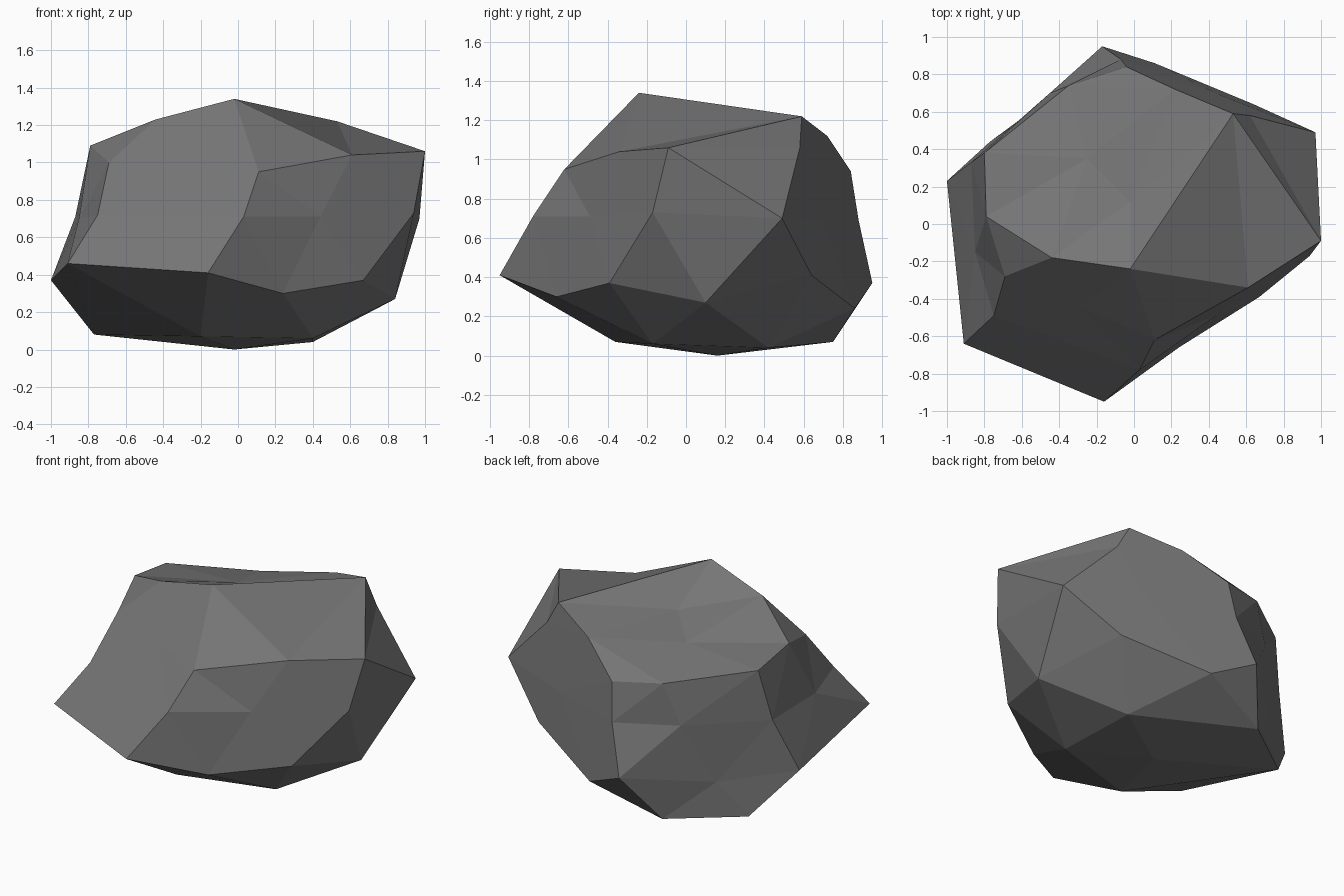
import bpy, bmesh

if "Cube" in bpy.data.objects:
    bpy.data.objects.remove(bpy.data.objects["Cube"])

# Corners of a stretched icosphere, each ring listed anticlockwise
top, bottom = (-.02, .12, 1.14), (-.02, .16, 0)
upper = [(.11, -.62, .95), (1, -.09, 1.06), (-.04, .84, .94), (-.80, .38, 1.04), (-.69, -.28, 1.0)]
lower = [(-.16, -.95, .41), (.67, -.39, .37), (.64, .64, .41), (-.17, .95, .37), (-1, .23, .37)]

# Chipped points along the edges between those corners
crown = [(-.02, -.24, 1.34), (.53, .59, 1.22), (.22, .72, 1.12), (-.25, .35, 1.07), (-.44, -.18, 1.23)]
shoulder = [(.61, -.34, 1.04), (.62, .58, 1.06), (-.35, .74, .97), (-.79, .04, 1.09), (-.29, -.44, .98)]
waist_a = [(.03, -.78, .71), (.94, -.17, .73), (.46, .69, .69), (-.45, .70, .70), (-.85, -.15, .70)]
waist_b = [(.44, -.49, .71), (.97, .49, .70), (-.07, .88, .69), (-.87, .33, .71), (-.75, -.49, .72)]
rim = [(.24, -.66, .30), (.84, .10, .27), (.11, .86, .24), (-.61, .55, .31), (-.91, -.64, .46)]
foot = [(-.20, -.36, .07), (.40, -.17, .06), (.40, .42, .04), (-.35, .75, .07), (-.77, .44, .08)]

bm = bmesh.new()


def verts(points):
    return [bm.verts.new(p) for p in points]


T, B = verts([top, bottom])
U, L, C, S, WA, WB, R, F = map(verts, (upper, lower, crown, shoulder, waist_a, waist_b, rim, foot))


def facet(a, b, c, ab, bc, ca):
    """One large triangle split into four by its edge points."""
    for tri in ((a, ab, ca), (ab, b, bc), (ca, bc, c), (ab, bc, ca)):
        bm.faces.new(tri)


# Rock body: five sectors of four large facets
for i in range(5):
    j = (i + 1) % 5
    facet(T, U[i], U[j], C[i], S[i], C[j])
    facet(U[i], L[i], L[j], WA[i], R[i], WB[i])
    facet(U[i], L[j], U[j], WB[i], WA[j], S[i])
    facet(B, L[j], L[i], F[j], R[i], F[i])

bmesh.ops.recalc_face_normals(bm, faces=bm.faces[:])
mesh = bpy.data.meshes.new("boulder")
bm.to_mesh(mesh)
bm.free()

# Single stone colour, flat faces
stone = bpy.data.materials.new("dark grey stone")
stone.diffuse_color = (.18, .18, .18, 1)
stone.use_nodes = True
stone.node_tree.nodes["Principled BSDF"].inputs["Base Color"].default_value = stone.diffuse_color
mesh.materials.append(stone)
boulder = bpy.data.objects.new("boulder", mesh)
bpy.context.collection.objects.link(boulder)
